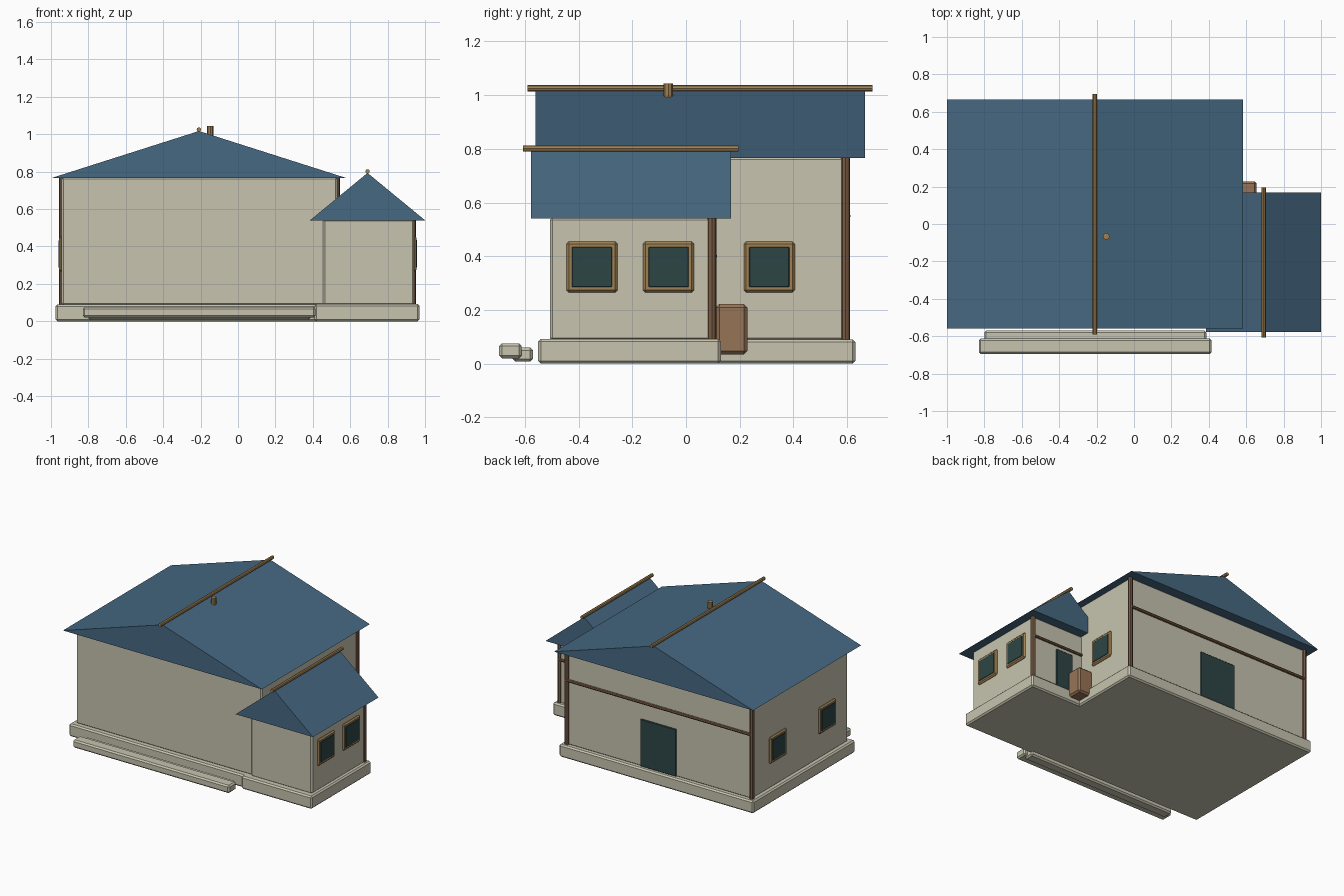
import bpy, bmesh
from mathutils import Matrix, Vector

cube = bpy.data.objects.get("Cube")
if cube:
    bpy.data.objects.remove(cube, do_unlink=True)


def material(name, r, g, b):
    m = bpy.data.materials.new(name)
    m.use_nodes = True
    m.diffuse_color = (r, g, b, 1)
    m.node_tree.nodes["Principled BSDF"].inputs["Base Color"].default_value = (r, g, b, 1)
    return m


PLASTER = material("cream plaster", 0.57, 0.55, 0.43)
ROOF = material("blue roof", 0.062, 0.138, 0.222)
TAN = material("tan wood", 0.35, 0.22, 0.085)
BROWN = material("brown wood", 0.19, 0.105, 0.058)
CRATE = material("crate wood", 0.31, 0.175, 0.093)
GLASS = material("dark green", 0.027, 0.06, 0.06)


def finish(name, bm, mat):
    bmesh.ops.recalc_face_normals(bm, faces=bm.faces)
    mesh = bpy.data.meshes.new(name)
    bm.to_mesh(mesh)
    bm.free()
    mesh.materials.append(mat)
    obj = bpy.data.objects.new(name, mesh)
    bpy.context.collection.objects.link(obj)
    return obj


def box(name, xs, ys, zs, mat, chamfer=0.0):
    """Box from its extents on each axis, with chamfered edges."""
    bm = bmesh.new()
    bmesh.ops.create_cube(bm, size=1)
    for v in bm.verts:
        v.co = [lim[0] if c < 0 else lim[1] for c, lim in zip(v.co, (xs, ys, zs))]
    if chamfer:
        bmesh.ops.bevel(bm, geom=bm.edges[:], offset=chamfer, segments=1, affect='EDGES')
    return finish(name, bm, mat)


def pole(name, start, end, radius, mat, sides=8):
    """Straight round timber between two points."""
    a, b = Vector(start), Vector(end)
    bm = bmesh.new()
    bmesh.ops.create_cone(bm, cap_ends=True, segments=sides, radius1=radius,
                          radius2=radius, depth=(b - a).length)
    turn = (b - a).to_track_quat('Z', 'Y').to_matrix().to_4x4()
    bm.transform(Matrix.Translation((a + b) / 2) @ turn)
    return finish(name, bm, mat)


def gable_roof(name, xs, ys, eave, ridge):
    """Solid triangular prism running front to back."""
    bm = bmesh.new()
    mid = sum(xs) / 2
    profile = [(xs[0], eave), (xs[1], eave), (mid, ridge)]
    face = bm.faces.new([bm.verts.new((x, ys[0], z)) for x, z in profile])
    ext = bmesh.ops.extrude_face_region(bm, geom=[face])
    moved = [g for g in ext["geom"] if isinstance(g, bmesh.types.BMVert)]
    bmesh.ops.translate(bm, verts=moved, vec=(0, ys[1] - ys[0], 0))
    finish(name, bm, ROOF)
    pole(name + "_ridge_pole", (mid, ys[0] - 0.03, ridge + 0.008),
         (mid, ys[1] + 0.028, ridge + 0.008), 0.012, TAN)


def window(name, x, y, z=0.36):
    """Square framed pane on a side wall."""
    for part, half, depth, mat, cut in (("frame", 0.095, 0.012, TAN, 0.009),
                                        ("pane", 0.076, 0.015, GLASS, 0.004)):
        box(name + "_" + part, (x - depth, x + depth), (y - half, y + half),
            (z - half, z + half), mat, cut)


# Foundations and walls
box("main_foundation", (-0.975, 0.57), (-0.53, 0.63), (0, 0.09), PLASTER, 0.01)
box("wing_foundation", (0.41, 0.97), (-0.55, 0.13), (0, 0.092), PLASTER, 0.01)
box("main_walls", (-0.944, 0.532), (-0.492, 0.598), (0.085, 0.77), PLASTER, 0.01)
box("wing_walls", (0.455, 0.942), (-0.506, 0.103), (0.085, 0.545), PLASTER, 0.01)

# Roofs with ridge poles and stub chimney
gable_roof("main_roof", (-1.0, 0.582), (-0.56, 0.666), 0.765, 1.017)
gable_roof("wing_roof", (0.385, 1.0), (-0.577, 0.168), 0.54, 0.793)
pole("chimney", (-0.148, -0.066, 0.98), (-0.148, -0.066, 1.043), 0.018, TAN)

# Front steps
box("lower_step", (-0.8, 0.387), (-0.645, -0.57), (0.008, 0.06), PLASTER, 0.01)
box("upper_step", (-0.83, 0.415), (-0.695, -0.612), (0.02, 0.076), PLASTER, 0.01)

# Corner posts and cross beams at the back
for name, x, y, top in (("main_left_post", 0.528, 0.594, 0.77),
                        ("main_right_post", -0.94, 0.594, 0.77),
                        ("wing_post", 0.935, 0.096, 0.545)):
    pole(name, (x, y, 0.09), (x, y, top), 0.017, BROWN)
pole("main_beam", (-0.94, 0.602, 0.55), (0.53, 0.602, 0.55), 0.011, BROWN)
pole("wing_beam", (0.53, 0.106, 0.4), (0.935, 0.106, 0.4), 0.01, BROWN)

# Windows on both sides
for i, (x, y) in enumerate(((0.942, -0.35), (0.942, -0.065), (0.532, 0.31),
                            (-0.944, 0.31), (-0.944, -0.25))):
    window("window_%d" % (i + 1), x, y)

# Back doors
box("main_door", (-0.345, -0.06), (0.59, 0.606), (0.09, 0.43), GLASS, 0.004)
box("wing_door", (0.61, 0.745), (0.095, 0.111), (0.09, 0.37), GLASS, 0.004)

# Crate in the corner behind the wing
box("crate", (0.54, 0.656), (0.112, 0.228), (0.035, 0.222), CRATE, 0.012)
